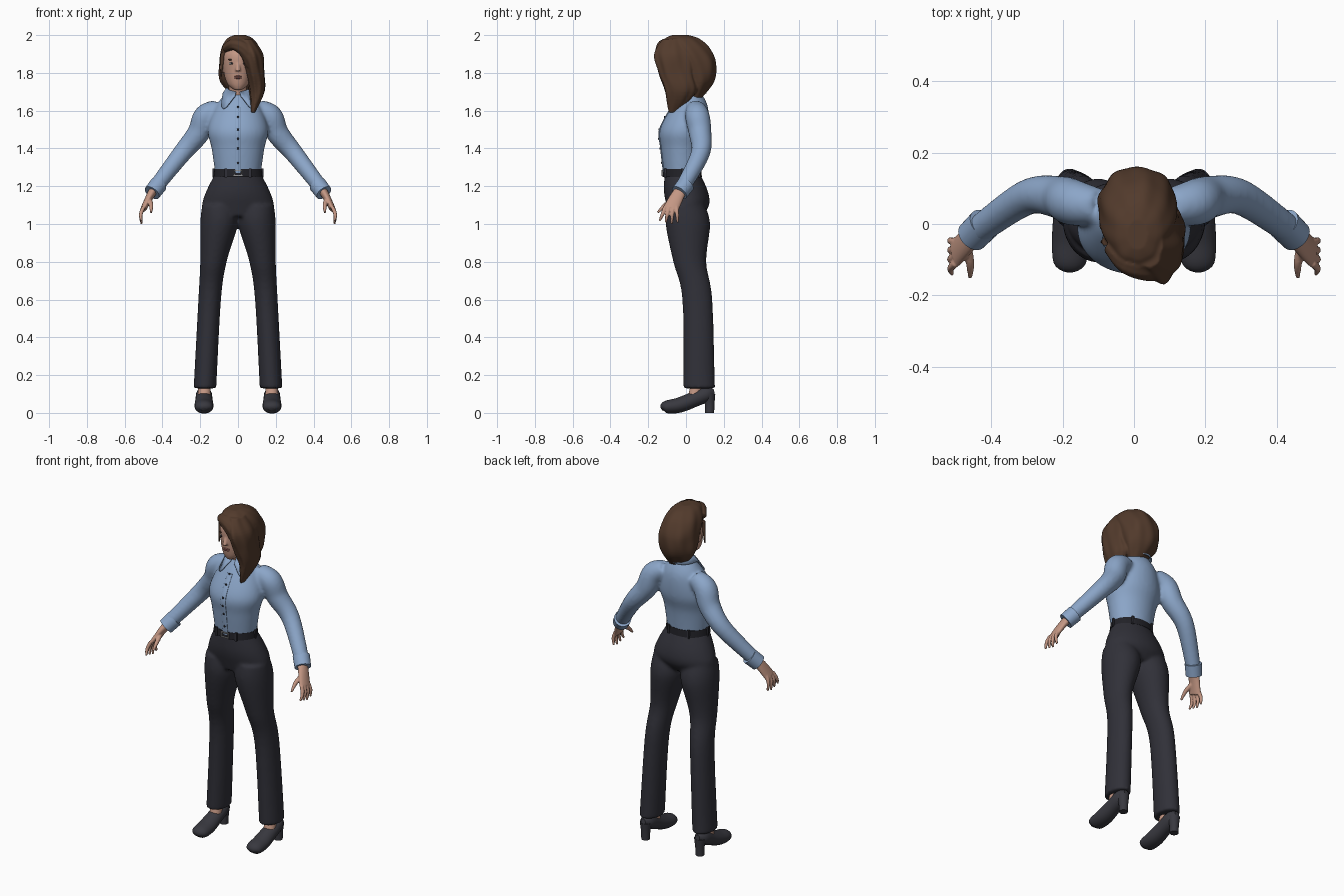
import bpy, bmesh
from math import sin, cos, pi, exp, radians
from mathutils import Vector, Matrix

cube = bpy.data.objects.get("Cube")
if cube:
    bpy.data.objects.remove(cube, do_unlink=True)


def material(name, red, green, blue):
    mat = bpy.data.materials.new(name)
    mat.use_nodes = True
    mat.diffuse_color = (red, green, blue, 1)
    shader = mat.node_tree.nodes["Principled BSDF"]
    shader.inputs["Base Color"].default_value = mat.diffuse_color
    return mat


shirt_blue = material("shirt_blue", .26, .38, .58)
trouser_charcoal = material("trouser_charcoal", .03, .03, .04)
shoe_grey = material("shoe_grey", .04, .04, .05)
hair_brown = material("hair_brown", .085, .043, .025)
skin = material("skin", .55, .31, .23)
lip_rose = material("lip_rose", .34, .13, .11)
belt_black = material("belt_black", .015, .015, .02)
buckle_grey = material("buckle_grey", .3, .3, .3)
eye_white = material("eye_white", .6, .6, .55)


def spline(rows, steps):
    """Smooth curve through rows of (x, y, z, radius)."""
    padded = [rows[0], *rows, rows[-1]]
    path = []
    for i in range(len(rows) - 1):
        for s in range(steps):
            t = s / steps
            path.append([
                b + ((c - a) * t + (2 * a - 5 * b + 4 * c - d) * t ** 2
                     + (3 * b - a - 3 * c + d) * t ** 3) / 2
                for a, b, c, d in zip(*padded[i:i + 4])])
    return path + [rows[-1]]


def tube(bm, rows, flat=(1, 1), ref=None, sides=32, wave=0):
    """Loft ellipses along a path. The depth ratio runs from flat[0] to flat[1].
    Rings stay level unless ref gives the direction that frames them."""
    path = spline(rows, steps=6)
    centres = [Vector(point[:3]) for point in path]
    last = len(path) - 1
    rings = []
    for i, centre in enumerate(centres):
        across, deep = Vector((1, 0, 0)), Vector((0, 1, 0))
        if ref:
            along = centres[min(i + 1, last)] - centres[max(i - 1, 0)]
            across = along.cross(Vector(ref)).normalized()
            deep = across.cross(along).normalized()
        radius = path[i][3]
        depth = radius * (flat[0] + (flat[1] - flat[0]) * i / last)
        ring = []
        for k in range(sides):
            angle = 2 * pi * k / sides
            ripple = 1 + wave * (sin(9 * angle + 14 * centre.z) + sin(5 * angle - 22 * centre.z))
            offset = across * radius * cos(angle) + deep * depth * sin(angle)
            ring.append(bm.verts.new(centre + offset * ripple))
        rings.append(ring)
    for low, high in zip(rings, rings[1:]):
        for k in range(sides):
            n = (k + 1) % sides
            bm.faces.new((low[k], low[n], high[n], high[k]))
    bm.faces.new(rings[0])
    bm.faces.new(rings[-1])


def placed(centre, size):
    return Matrix.Translation(centre) @ Matrix.Diagonal((*size, 1))


def ball(bm, centre, size):
    bmesh.ops.create_uvsphere(bm, u_segments=20, v_segments=12, radius=1,
                              matrix=placed(centre, size))


def box(bm, centre, size):
    bmesh.ops.create_cube(bm, size=1, matrix=placed(centre, size))


def finish(name, bm, mat, mirror=False, voxel=0, relax=0):
    """Turn the mesh into an object, optionally blended by a remesh and mirrored."""
    bmesh.ops.recalc_face_normals(bm, faces=bm.faces)
    for face in bm.faces:
        face.smooth = True
    mesh = bpy.data.meshes.new(name)
    bm.to_mesh(mesh)
    bm.free()
    mesh.set_sharp_from_angle(angle=radians(45))
    mesh.materials.append(mat)
    ob = bpy.data.objects.new(name, mesh)
    bpy.context.collection.objects.link(ob)
    if voxel:
        blend = ob.modifiers.new("Blend", "REMESH")
        blend.mode = "VOXEL"
        blend.voxel_size = voxel
        blend.use_smooth_shade = True
        ob.modifiers.new("Relax", "SMOOTH").iterations = relax
    if mirror:
        ob.modifiers.new("Mirror", "MIRROR")
    return ob


def both_sides(rows):
    return rows, [(-x, *rest) for x, *rest in rows]


front = (0, 1, 0)
up = (0, 0, 1)
body_depth = .8

# Shirt: torso and sleeves blended into one surface
torso = [(0, -.02, 1.26, .12), (0, -.02, 1.4, .14), (0, -.01, 1.5, .16),
         (0, .02, 1.62, .12), (0, .03, 1.7, .06)]
sleeve = [(.1, .05, 1.61, .05), (.17, .06, 1.57, .065), (.21, .075, 1.48, .06),
          (.3, .075, 1.37, .05), (.44, -.02, 1.19, .04)]
bm = bmesh.new()
tube(bm, torso, flat=(body_depth, body_depth))
for rows in both_sides(sleeve):
    tube(bm, rows, ref=front)
finish("shirt", bm, shirt_blue, voxel=.009, relax=8)

# Cuffs
bm = bmesh.new()
tube(bm, [(.42, 0, 1.21, .047), (.455, -.035, 1.165, .045)], ref=front)
finish("cuffs", bm, shirt_blue, mirror=True)

# Front placket and buttons follow the chest profile
chest = [(0, y - body_depth * r, z, .016) for x, y, z, r in torso[:-1]]
bm = bmesh.new()
tube(bm, chest, flat=(.3, .3))
finish("placket", bm, shirt_blue)
bm = bmesh.new()
for x, y, z, r in spline(chest, steps=2)[1:]:
    ball(bm, (x, y - .005, z), (.006, .004, .006))
finish("buttons", bm, belt_black)

# Pointed collar, open at the front, with a dip in its lower edge on each side
bm = bmesh.new()
pairs = []
for degrees in range(10, 351, 5):
    angle = radians(degrees)
    away = min(degrees, 360 - degrees)
    point = exp(-((away - 40) / 22) ** 2)
    edge = []
    for radius, z in ((.055, 1.72 - .02 * cos(angle)), (.08 + .04 * point, 1.69 - .08 * point)):
        edge.append(bm.verts.new((radius * sin(angle), .025 - radius * cos(angle), z)))
    pairs.append(edge)
for (a, b), (c, d) in zip(pairs, pairs[1:]):
    bm.faces.new((a, b, d, c))
cloth = finish("collar", bm, shirt_blue).modifiers.new("Cloth", "SOLIDIFY")
cloth.thickness = .007
cloth.offset = 0

# Trousers: hips and flared legs blended together
hips = [(0, -.02, 1.27, .12), (0, 0, 1.17, .17), (0, .01, 1.1, .19), (0, 0, 1.04, .17)]
leg = [(.1, 0, 1.1, .09), (.1, .01, 1, .1), (.13, .02, .8, .07),
       (.15, .06, .6, .06), (.175, .07, .13, .06)]
bm = bmesh.new()
tube(bm, hips, flat=(.78, .5))
for rows in both_sides(leg):
    tube(bm, rows, flat=(1.1, 1.4))
finish("trousers", bm, trouser_charcoal, voxel=.009, relax=7)

# Belt, loops and buckle
bm = bmesh.new()
tube(bm, [(0, -.02, 1.25, .13), (0, -.02, 1.29, .125)], flat=(body_depth, body_depth))
finish("belt", bm, belt_black)
bm = bmesh.new()
for degrees in range(30, 360, 60):
    angle = radians(degrees)
    box(bm, (.13 * sin(angle), -.02 - .13 * body_depth * cos(angle), 1.27), (.012, .012, .05))
finish("belt_loops", bm, trouser_charcoal)
bm = bmesh.new()
for side in (-1, 1):
    box(bm, (0, -.125, 1.27 + side * .014), (.05, .008, .006))
    box(bm, (side * .022, -.125, 1.27), (.006, .008, .03))
finish("buckle", bm, buckle_grey)

# Ankles and heeled shoes
bm = bmesh.new()
tube(bm, [(.18, .04, .07, .035), (.175, .07, .2, .03)])
finish("ankles", bm, skin, mirror=True)
bm = bmesh.new()
tube(bm, [(.18, -.13, .02, .015), (.18, -.11, .03, .045), (.18, -.04, .04, .05),
          (.18, .04, .07, .045), (.18, .11, .1, .04), (.18, .15, .11, .015)],
     flat=(.6, 1.1), ref=up)
finish("shoes", bm, shoe_grey, mirror=True)
bm = bmesh.new()
tube(bm, [(.18, .12, .1, .035), (.18, .125, .05, .026), (.18, .125, 0, .024)])
finish("shoe_heels", bm, shoe_grey, mirror=True)

# Hands: palm, four fingers and a thumb
bm = bmesh.new()
tube(bm, [(.44, -.02, 1.19, .025), (.47, -.05, 1.14, .02), (.5, -.08, 1.08, .016)],
     flat=(1.1, 2.6), ref=front)
for i in range(4):
    y = -.11 + .02 * i
    spread = (i - 2.5) * .006
    tube(bm, [(.5, y, 1.09, .011), (.515, y + spread, 1.05, .01),
              (.51, y + 2 * spread, 1 + .008 * abs(i - 2), .006)], ref=front, sides=12)
tube(bm, [(.47, -.06, 1.13, .014), (.46, -.11, 1.1, .012), (.46, -.15, 1.06, .006)],
     ref=front, sides=12)
finish("hands", bm, skin, mirror=True, voxel=.004, relax=3)

# Head, neck, nose and ears
bm = bmesh.new()
tube(bm, [(0, -.07, 1.71, .02), (0, -.04, 1.74, .055), (0, -.02, 1.8, .075),
          (0, -.01, 1.9, .08), (0, 0, 1.96, .04)], flat=(1.1, 1.4))
tube(bm, [(0, .025, 1.64, .05), (0, 0, 1.79, .047)])
tube(bm, [(0, -.11, 1.86, .008), (0, -.125, 1.81, .014)])
for side in (-1, 1):
    ball(bm, (side * .086, 0, 1.83), (.012, .02, .03))
finish("head", bm, skin, voxel=.005, relax=3)

# Facial features
bm = bmesh.new()
ball(bm, (.032, -.104, 1.85), (.016, .007, .007))
finish("eyes", bm, eye_white, mirror=True)
bm = bmesh.new()
ball(bm, (.032, -.108, 1.85), (.008, .005, .007))
finish("irises", bm, belt_black, mirror=True)
bm = bmesh.new()
ball(bm, (.034, -.105, 1.87), (.02, .006, .004))
finish("eyebrows", bm, hair_brown, mirror=True)
bm = bmesh.new()
for side in (-1, 1):
    ball(bm, (0, -.109, 1.777 + side * .004), (.02, .008, .005))
finish("lips", bm, lip_rose)

# Hair: back mass, long side sweep, fringe and a loose strand
bm = bmesh.new()
tube(bm, [(.03, .05, 1.66, .04), (.01, .06, 1.75, .1), (.01, .05, 1.85, .11),
          (.01, .01, 1.93, .1), (.01, -.02, 1.98, .07), (.01, -.03, 2, .03)],
     flat=(.7, 1.45), sides=72, wave=.02)
tube(bm, [(.04, -.06, 1.98, .04), (.07, -.06, 1.9, .06), (.09, -.05, 1.8, .05),
          (.1, -.03, 1.7, .04), (.08, -.07, 1.59, .01)],
     flat=(1.6, 2.2), sides=72, wave=.03)
tube(bm, [(-.07, -.06, 1.93, .02), (-.02, -.11, 1.95, .03), (.04, -.12, 1.92, .04),
          (.08, -.11, 1.85, .04)], ref=front, wave=.03)
tube(bm, [(-.08, -.05, 1.91, .012), (-.09, -.05, 1.78, .005)], sides=12)
finish("hair", bm, hair_brown, voxel=.005, relax=3)
